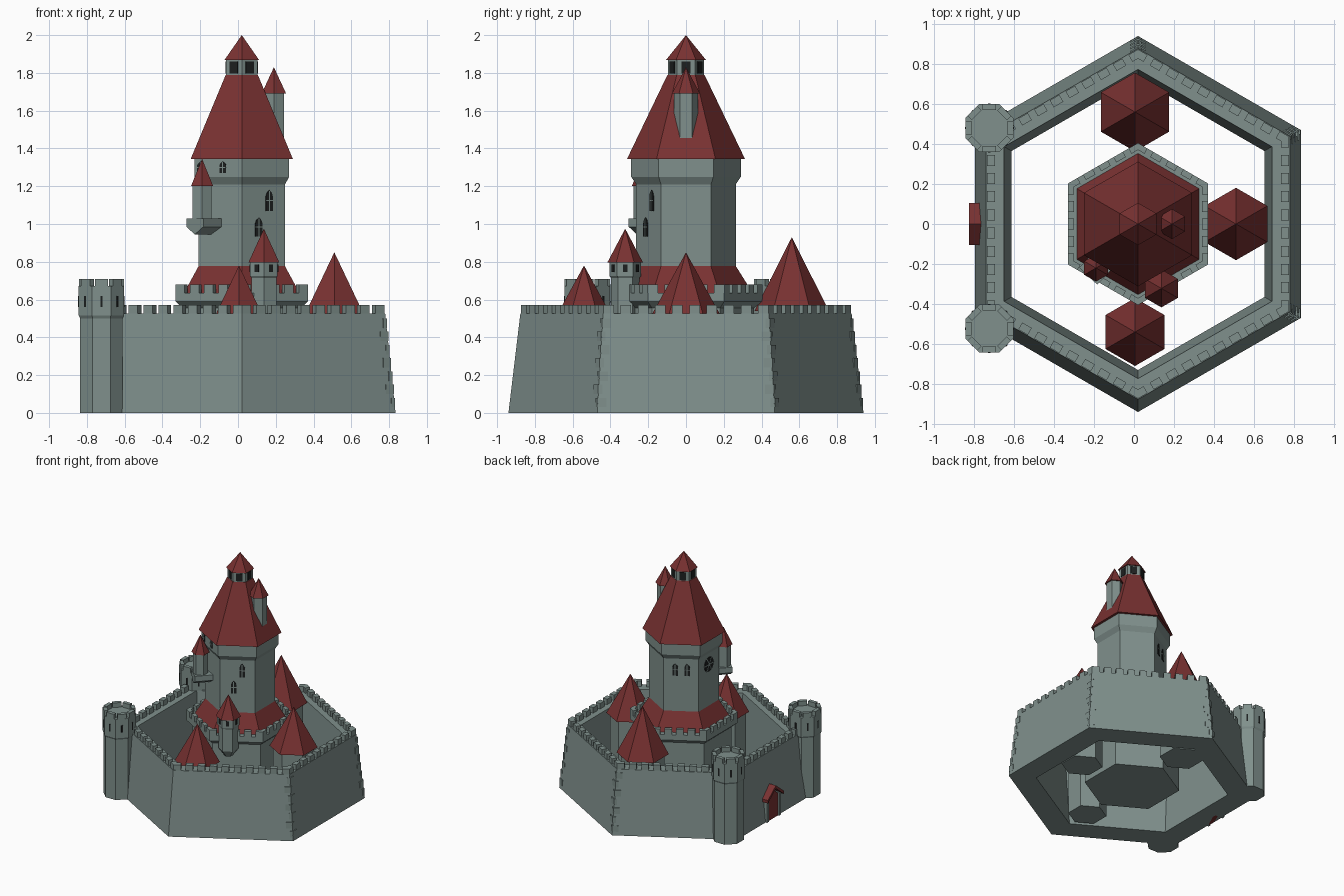
import bpy, bmesh, math
from mathutils import Vector

if "Cube" in bpy.data.objects:
    bpy.data.objects.remove(bpy.data.objects["Cube"])

CX = 0.02                      # axis of the keep and curtain wall
C30 = math.cos(math.radians(30))


def material(name, rgb):
    m = bpy.data.materials.new(name)
    m.diffuse_color = (*rgb, 1)
    m.use_nodes = True
    m.node_tree.nodes["Principled BSDF"].inputs["Base Color"].default_value = m.diffuse_color
    return m


STONE = material("stone_grey", (0.215, 0.28, 0.265))
RED = material("roof_red", (0.19, 0.031, 0.031))
DARK = material("window_dark", (0.012, 0.014, 0.014))


def lathe(bm, c, rings, n=6, closed=False):
    """Stack of n-sided rings (z, radius); flat faces point along +x."""
    loops = []
    for z, r in rings:
        if r == 0:
            loops.append([bm.verts.new((c[0], c[1], z))] * n)
        else:
            loops.append([bm.verts.new((c[0] + r * math.cos((i + .5) * math.tau / n),
                                        c[1] + r * math.sin((i + .5) * math.tau / n), z))
                          for i in range(n)])
    pairs = list(zip(loops, loops[1:])) + ([(loops[-1], loops[0])] if closed else [])
    for a, b in pairs:
        for i in range(n):
            j = (i + 1) % n
            quad = list(dict.fromkeys([a[i], a[j], b[j], b[i]]))
            bm.faces.new(quad)
    if not closed:
        for loop, (z, r) in ((loops[0], rings[0]), (loops[-1], rings[-1])):
            if r:
                bm.faces.new(loop)


def slab(bm, c, deg, poly, d0, d1):
    """Polygon (t, z) on a wall facing deg, extruded from distance d0 to d1."""
    a = math.radians(deg)
    n, t = Vector((math.cos(a), math.sin(a), 0)), Vector((-math.sin(a), math.cos(a), 0))
    o = Vector((c[0], c[1], 0))
    lo, hi = [[bm.verts.new(o + n * d + t * u + Vector((0, 0, z))) for u, z in poly]
              for d in (d0, d1)]
    bm.faces.new(lo)
    bm.faces.new(hi)
    for i in range(len(poly)):
        j = (i + 1) % len(poly)
        bm.faces.new((lo[i], lo[j], hi[j], hi[i]))


def rect(t0, t1, z0, z1):
    return [(t0, z0), (t1, z0), (t1, z1), (t0, z1)]


def finish(bm, name, mat):
    bmesh.ops.recalc_face_normals(bm, faces=bm.faces)
    me = bpy.data.meshes.new(name)
    bm.to_mesh(me)
    bm.free()
    me.materials.append(mat)
    ob = bpy.data.objects.new(name, me)
    bpy.context.collection.objects.link(ob)
    return ob


def solid(name, mat, c, rings, n=6):
    bm = bmesh.new()
    lathe(bm, c, rings, n)
    return finish(bm, name, mat)


def merlons(bm, c, n, radius, count, width, depth, z0, z1):
    """Battlements along each side of an n-sided ring."""
    ap, half = radius * math.cos(math.pi / n), radius * math.sin(math.pi / n)
    for k in range(n):
        for i in range(count):
            s = -half + i * (2 * half - width) / (count - 1)
            slab(bm, c, k * 360 / n, rect(s, s + width, z0, z1), ap - depth, ap)


def lancet(name, c, deg, d, t, z, w, h):
    """Pointed window with a thin stone mullion and crossbar."""
    bm = bmesh.new()
    x, y = w / 2, h / 2
    poly = [(-x, -y), (x, -y), (x, y * .4), (x * .65, y * .75), (0, y),
            (-x * .65, y * .75), (-x, y * .4)]
    slab(bm, c, deg, [(t + u, z + v) for u, v in poly], d - .01, d + .004)
    finish(bm, name, DARK)
    bm = bmesh.new()
    slab(bm, c, deg, rect(t - .003, t + .003, z - y, z + y * .9), d - .01, d + .006)
    slab(bm, c, deg, rect(t - x, t + x, z - .003, z + .003), d - .01, d + .006)
    finish(bm, name + "_bars", STONE)


O = (CX, 0)

# Curtain wall with sloping faces and battlements
bm = bmesh.new()
lathe(bm, O, [(0, .94), (.525, .877), (.525, .773), (0, .73)], closed=True)
merlons(bm, O, 6, .873, 10, .055, .04, .515, .57)
finish(bm, "curtain_wall", STONE)

# Corner stones standing slightly proud of the wall
bm = bmesh.new()
for corner in (-30, 30, 90):
    for side in (-1, 1):
        for i in range(7):
            z = .03 + i * .07
            r = .94 - .12 * (z + .025)
            w = .045 if (i + (side > 0)) % 2 else .02
            e = r / 2
            t0, t1 = (e - w, e) if side < 0 else (-e, -e + w)
            slab(bm, O, corner + side * 30, rect(t0, t1, z, z + .05), r * C30 - .02, r * C30 + .004)
finish(bm, "corner_stones", STONE)

# Octagonal gate towers
for label, y in (("front", -.523), ("back", .48)):
    c = (-.723, y)
    bm = bmesh.new()
    lathe(bm, c, [(0, .122), (.5, .122), (.515, .13), (.672, .13)], 8)
    for k in range(8):
        slab(bm, c, k * 45, rect(-.034, .034, .66, .71), .09, .12)
    finish(bm, label + "_gate_tower", STONE)
    bm = bmesh.new()
    for k in range(8):
        slab(bm, c, k * 45, rect(-.006, .006, .56, .62), .1, .123)
    finish(bm, label + "_tower_slits", DARK)

# Gate: door, posts and gabled canopy
bm = bmesh.new()
slab(bm, O, 180, [(-.07, 0), (.07, 0), (.07, .18), (0, .24), (-.07, .18)], .76, .818)
finish(bm, "gate_door", RED)
bm = bmesh.new()
for s in (-1, 1):
    slab(bm, O, 180, rect(s * .08 - .012, s * .08 + .012, 0, .19), .76, .828)
finish(bm, "gate_posts", STONE)
bm = bmesh.new()
slab(bm, O, 180, [(-.105, .17), (0, .255), (.105, .17), (.105, .195), (0, .28), (-.105, .195)], .76, .845)
finish(bm, "gate_canopy", RED)

# Courtyard towers with pyramid roofs: x, y, body radius, roof radius, eaves, apex
for label, x, y, rb, rr, z0, z1 in (("front", .005, -.54, .145, .17, .47, .78),
                                    ("right", .51, 0, .155, .181, .52, .85),
                                    ("back", .005, .56, .165, .197, .54, .93)):
    solid(label + "_courtyard_tower", STONE, (x, y), [(0, rb), (z0, rb)])
    solid(label + "_courtyard_roof", RED, (x, y), [(z0, rr), (z1, 0)])

# Keep base with corbelled battlements
bm = bmesh.new()
lathe(bm, O, [(0, .36), (.555, .36), (.59, .405), (.635, .405)])
merlons(bm, O, 6, .405, 5, .055, .03, .63, .68)
finish(bm, "keep_base", STONE)
solid("skirt_roof", RED, O, [(.632, .355), (.78, .262)])

# Keep shaft, main roof, lantern and cap
solid("keep_shaft", STONE, O, [(.7, .264), (1.21, .264), (1.25, .29), (1.355, .29)])
solid("main_roof", RED, O, [(1.345, .312), (1.79, .098)])
solid("lantern", STONE, O, [(1.78, .095), (1.875, .095)])
solid("lantern_cap", RED, O, [(1.868, .106), (2.0, 0)])
bm = bmesh.new()
for k in range(6):
    slab(bm, O, k * 60, rect(-.024, .024, 1.797, 1.86), .07, .095 * C30 + .004)
finish(bm, "lantern_windows", DARK)

# Roof turret
solid("roof_turret", STONE, (.19, 0), [(1.42, .063), (1.695, .063)])
solid("roof_turret_cap", RED, (.19, 0), [(1.69, .075), (1.83, 0)])

# Turret hanging on the left corner of the keep
c = (-.19, -.22)
solid("corner_turret", STONE, c, [(1.0, .058), (1.205, .058)])
solid("corner_turret_cap", RED, c, [(1.2, .068), (1.345, 0)])
bm = bmesh.new()
slab(bm, (CX, 0), -133.7, [(-.062, .985), (0, .945), (.062, .985), (.062, 1.03), (-.062, 1.03)], .2, .36)
finish(bm, "corner_turret_bracket", STONE)

# Turret on the front battlements
c = (.137, -.322)
solid("front_turret", STONE, c, [(.47, .03), (.53, .076), (.715, .076), (.725, .084), (.805, .084)])
solid("front_turret_cap", RED, c, [(.795, .095), (.975, 0)])
bm = bmesh.new()
for k in range(6):
    slab(bm, c, k * 60, rect(-.012, .012, .745, .785), .06, .084 * C30 + .004)
finish(bm, "front_turret_windows", DARK)

# Keep windows
d, du = .264 * C30, .29 * C30
lancet("upper_lancet", O, -60, d, .035, 1.125, .042, .11)
lancet("lower_lancet", O, -60, d, -.029, .985, .042, .1)
for i, t in enumerate((-.045, .045)):
    lancet("back_lancet_%d" % i, O, 120, d, t, 1.12, .042, .1)
for i, t in enumerate((-.105, .03)):
    lancet("attic_window_%d" % i, O, -120, du, t, 1.3, .04, .06)

# Round window on the left face
bm = bmesh.new()
slab(bm, O, 180, [(.06 * math.cos(i * math.tau / 16), 1.12 + .06 * math.sin(i * math.tau / 16))
                  for i in range(16)], d - .01, d + .004)
finish(bm, "round_window", DARK)
bm = bmesh.new()
for k in range(3):
    a = k * math.pi / 3
    ca, sa = math.cos(a), math.sin(a)
    slab(bm, O, 180, [(u * ca - v * sa, 1.12 + u * sa + v * ca)
                      for u, v in rect(-.06, .06, -.004, .004)], d - .01, d + .006)
finish(bm, "round_window_spokes", STONE)
